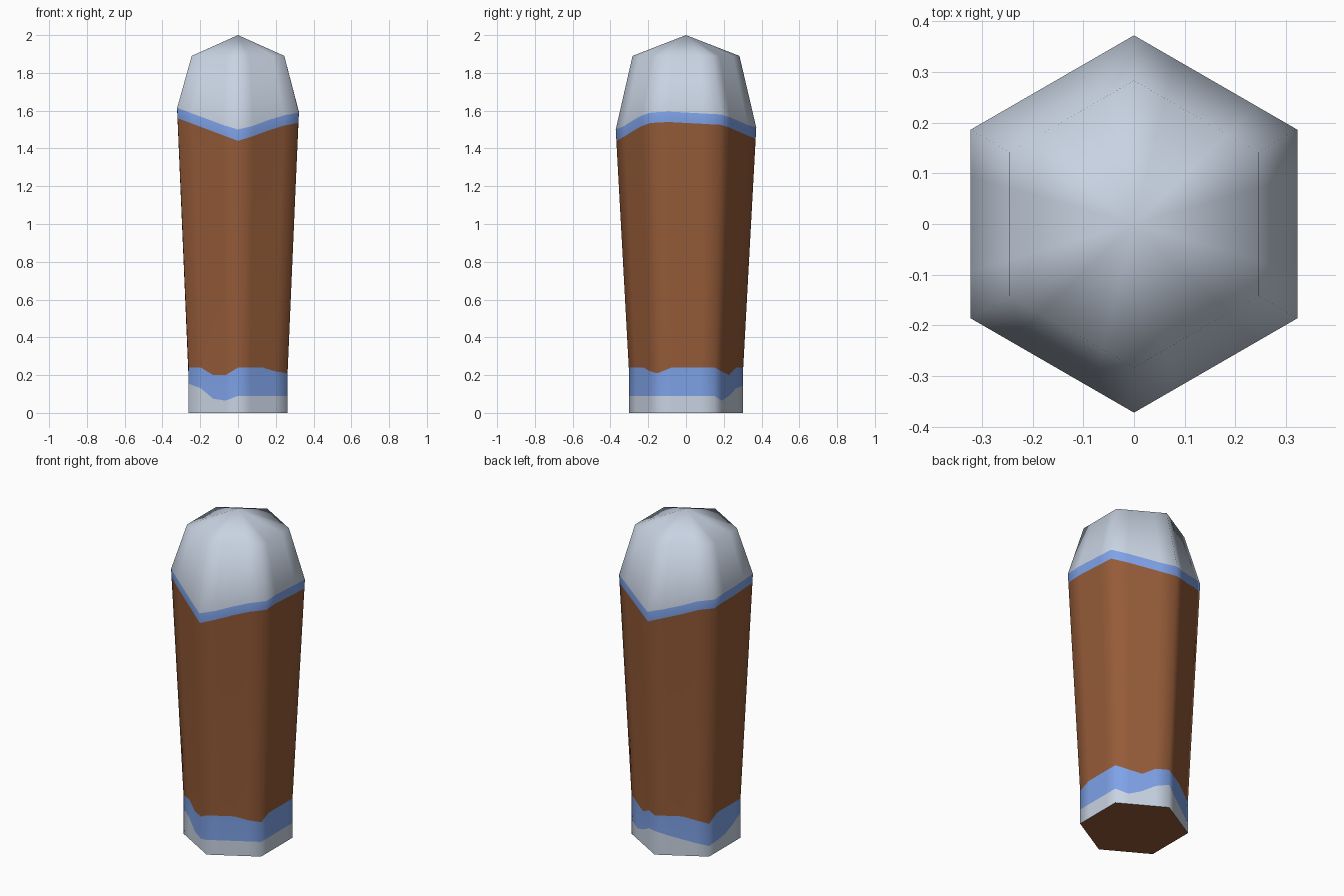
import bpy, bmesh, math

if "Cube" in bpy.data.objects:
    bpy.data.objects.remove(bpy.data.objects["Cube"])

def material(name, rgb):
    m = bpy.data.materials.new(name)
    m.diffuse_color = (*rgb, 1)
    m.use_nodes = True
    m.node_tree.nodes["Principled BSDF"].inputs["Base Color"].default_value = m.diffuse_color
    return m

mats = [material("brown wood", (0.30, 0.105, 0.04)),
        material("snow white", (0.58, 0.65, 0.76)),
        material("ice blue", (0.21, 0.36, 0.80))]
BROWN, WHITE, BLUE = 0, 1, 2

# Outline heights around the six sides, four steps per side, from the front corner
snow_foot = [.09, .09, .09, .09,  .09, .09, .09, .09,  .09, .065, .09, .13,
             .145, .12, .10, .08,  .065, .07, .08, .11,  .155, .13, .075, .065]
ice_foot = [.24, .24, .24, .22,  .21, .24, .24, .24,  .24, .22, .20, .24,
            .24, .24, .24, .22,  .20, .24, .24, .24,  .24, .24, .20, .20]
ice_head = [1.44, 1.465, 1.495, 1.52,  1.535, 1.54, 1.535, 1.53,  1.525, 1.51, 1.49, 1.47,
            1.45, 1.475, 1.50, 1.53,  1.545, 1.55, 1.55, 1.555,  1.56, 1.53, 1.50, 1.47]
shoulder = [z + (.055 if i % 12 else .06) for i, z in enumerate(ice_head)]
N = 24

def hexagon(i):
    """Point i on a unit hexagon with a corner at the front."""
    side, t = i // 4, (i % 4) / 4
    a, b = (math.radians(-90 + 60 * k) for k in (side, side + 1))
    return (math.cos(a) * (1 - t) + math.cos(b) * t,
            math.sin(a) * (1 - t) + math.sin(b) * t)

def radius(i, z):
    t = max(0, (z - .24) / (shoulder[i] - .24))
    return .303 + .069 * t

bm = bmesh.new()

def ring(heights, r=None):
    out = []
    for i, z in enumerate(heights):
        x, y = hexagon(i)
        s = r or radius(i, z)
        out.append(bm.verts.new((x * s, y * s, z)))
    return out

# Stacked rings: snowy foot, ice band, wooden shaft, ice band, snow cap
rings = [ring([0] * N), ring(snow_foot), ring(ice_foot), ring(ice_head),
         ring(shoulder), ring([1.89] * N, .283)]
for k, colour in enumerate([WHITE, BLUE, BROWN, BLUE, WHITE]):
    for i in range(N):
        j = (i + 1) % N
        f = bm.faces.new((rings[k][i], rings[k][j], rings[k + 1][j], rings[k + 1][i]))
        f.material_index = colour

# Pointed top and wooden underside
apex = bm.verts.new((0, 0, 2))
for i in range(N):
    f = bm.faces.new((rings[-1][i], rings[-1][(i + 1) % N], apex))
    f.material_index = WHITE
bm.faces.new(rings[0][::-1]).material_index = BROWN

mesh = bpy.data.meshes.new("snowy_post")
bm.to_mesh(mesh)
bm.free()
for m in mats:
    mesh.materials.append(m)
post = bpy.data.objects.new("snowy_post", mesh)
bpy.context.collection.objects.link(post)
bpy.context.view_layer.objects.active = post
post.select_set(True)
bpy.ops.object.shade_smooth_by_angle(angle=math.radians(70))
